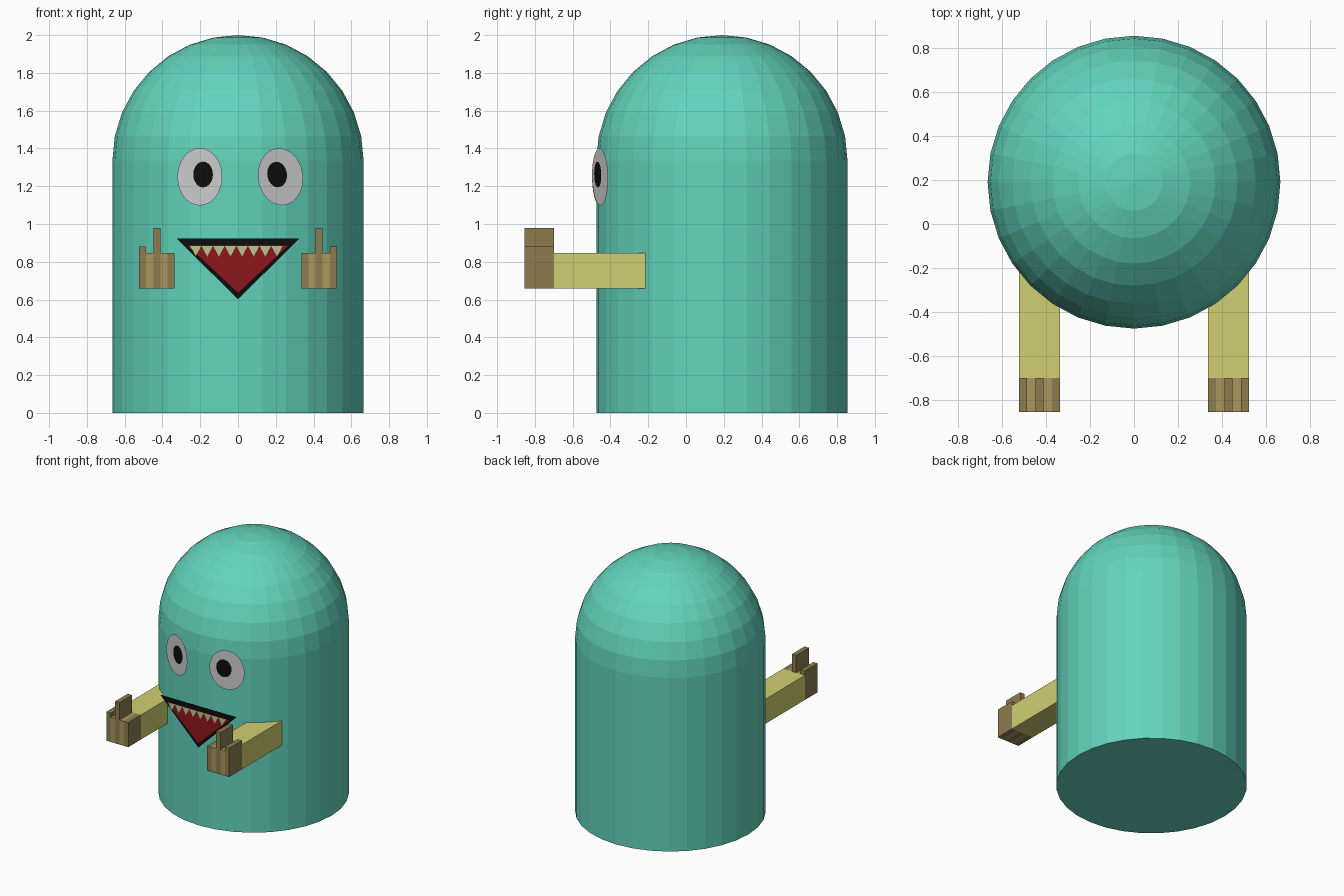
import bpy, bmesh
from math import sin, cos, pi, radians
from mathutils import Vector, Color

if "Cube" in bpy.data.objects:
    bpy.data.objects.remove(bpy.data.objects["Cube"])


def material(name, rgb):
    m = bpy.data.materials.new(name)
    # Colours are given as seen on screen and stored as linear values
    m.diffuse_color = (*Color(rgb).from_srgb_to_scene_linear(), 1)
    m.use_nodes = True
    m.node_tree.nodes["Principled BSDF"].inputs["Base Color"].default_value = m.diffuse_color
    return m


TEAL = material("teal", (0.385, 0.83, 0.74))
STRAW = material("straw", (0.82, 0.81, 0.45))
BROWN = material("brown", (0.55, 0.485, 0.305))
TAN = material("tan", (0.67, 0.59, 0.37))
BLACK = material("black", (0.05, 0.05, 0.05))
RED = material("red", (0.56, 0.09, 0.11))
IVORY = material("ivory", (0.74, 0.77, 0.55))


def finish(name, bm, mat=None):
    me = bpy.data.meshes.new(name)
    bm.to_mesh(me)
    bm.free()
    ob = bpy.data.objects.new(name, me)
    bpy.context.collection.objects.link(ob)
    if mat:
        me.materials.append(mat)
    return ob


def box(name, x, y, z, mat):
    bm = bmesh.new()
    bmesh.ops.create_cube(bm, size=1)
    for v in bm.verts:
        for i, (a, b) in enumerate((x, y, z)):
            v.co[i] = (a + b) / 2 + v.co[i] * (b - a)
    return finish(name, bm, mat)


def sheets(name, polygons, mat=None):
    """Flat faces whose points run counter-clockwise as seen from the front."""
    bm = bmesh.new()
    for pts in polygons:
        bm.faces.new([bm.verts.new(p) for p in pts])
    return finish(name, bm, mat)


# Body: straight sides and a hemispherical dome, revolved in 32 flat sides
R, DOME_Z, BODY_Y = 0.665, 1.335, 0.19
profile = [(0, 0), (R, 0)]
profile += [(R * cos(i * pi / 16), DOME_Z + R * sin(i * pi / 16)) for i in range(8)]
profile.append((0, DOME_Z + R))
bm = bmesh.new()
verts = [bm.verts.new((r, BODY_Y, z)) for r, z in profile]
edges = [bm.edges.new(pair) for pair in zip(verts, verts[1:])]
bmesh.ops.spin(bm, geom=verts + edges, cent=(0, BODY_Y, 0), axis=(0, 0, 1),
               angle=2 * pi, steps=32)
bmesh.ops.remove_doubles(bm, verts=bm.verts[:], dist=1e-4)
bmesh.ops.recalc_face_normals(bm, faces=bm.faces[:])
finish("body", bm, TEAL)

# Arms and hands: each hand is five strips, counted from the outside in
FINGER_TOPS = (0.88, 0.847, 0.98, 0.847, 0.847)
OUTER, STRIP = 0.5235, 0.0375
for side, sign in (("left", -1), ("right", 1)):
    box(f"{side}_arm", sorted((sign * (OUTER - 5 * STRIP), sign * OUTER)),
        (-0.70, -0.19), (0.658, 0.847), STRAW)
    for i, top in enumerate(FINGER_TOPS):
        x = OUTER - i * STRIP
        box(f"{side}_finger_{i + 1}", sorted((sign * x, sign * (x - STRIP))),
            (-0.855, -0.70), (0.658, top), BROWN if i % 2 == 0 else TAN)


# Eyes: thin oval discs turned to follow the body, with pupils just in front
def oval(name, centre, half_w, half_h, turn, roll, mat=None):
    c = Vector(centre)
    across = Vector((cos(turn), sin(turn), 0))
    up = Vector((0, 0, 1))
    ring = []
    for a in (i * pi / 16 for i in range(32)):
        u, v = half_w * cos(a), half_h * sin(a)
        ring.append(c + across * (u * cos(roll) - v * sin(roll))
                    + up * (u * sin(roll) + v * cos(roll)))
    return sheets(name, [ring], mat)


for side, x, px, deg, roll in (("left", -0.202, -0.185, -19.5, 0),
                               ("right", 0.225, 0.207, 19.5, radians(10))):
    t, y = radians(deg), -0.455
    oval(f"{side}_eye", (x, y, 1.25), 0.126, 0.152, t, roll)
    py = y + (px - x) * sin(t) / cos(t) - 0.006
    oval(f"{side}_pupil", (px, py, 1.262), 0.055, 0.068, t, roll, BLACK)

# Mouth: black outline, red inside and a row of pointed teeth, layered
sheets("mouth_outline", [[(-0.325, -0.482, 0.923), (0, -0.482, 0.602),
                          (0.325, -0.482, 0.923)]], BLACK)
sheets("mouth_inside", [[(-0.265, -0.486, 0.885), (0, -0.486, 0.636),
                         (0.265, -0.486, 0.885)]], RED)
TEETH, LEFT, WIDTH = 8, -0.255, 0.0615
sheets("teeth", [[(LEFT + i * WIDTH, -0.490, 0.885),
                  (LEFT + (i + 0.5) * WIDTH, -0.490, 0.828),
                  (LEFT + (i + 1) * WIDTH, -0.490, 0.885)] for i in range(TEETH)], IVORY)
